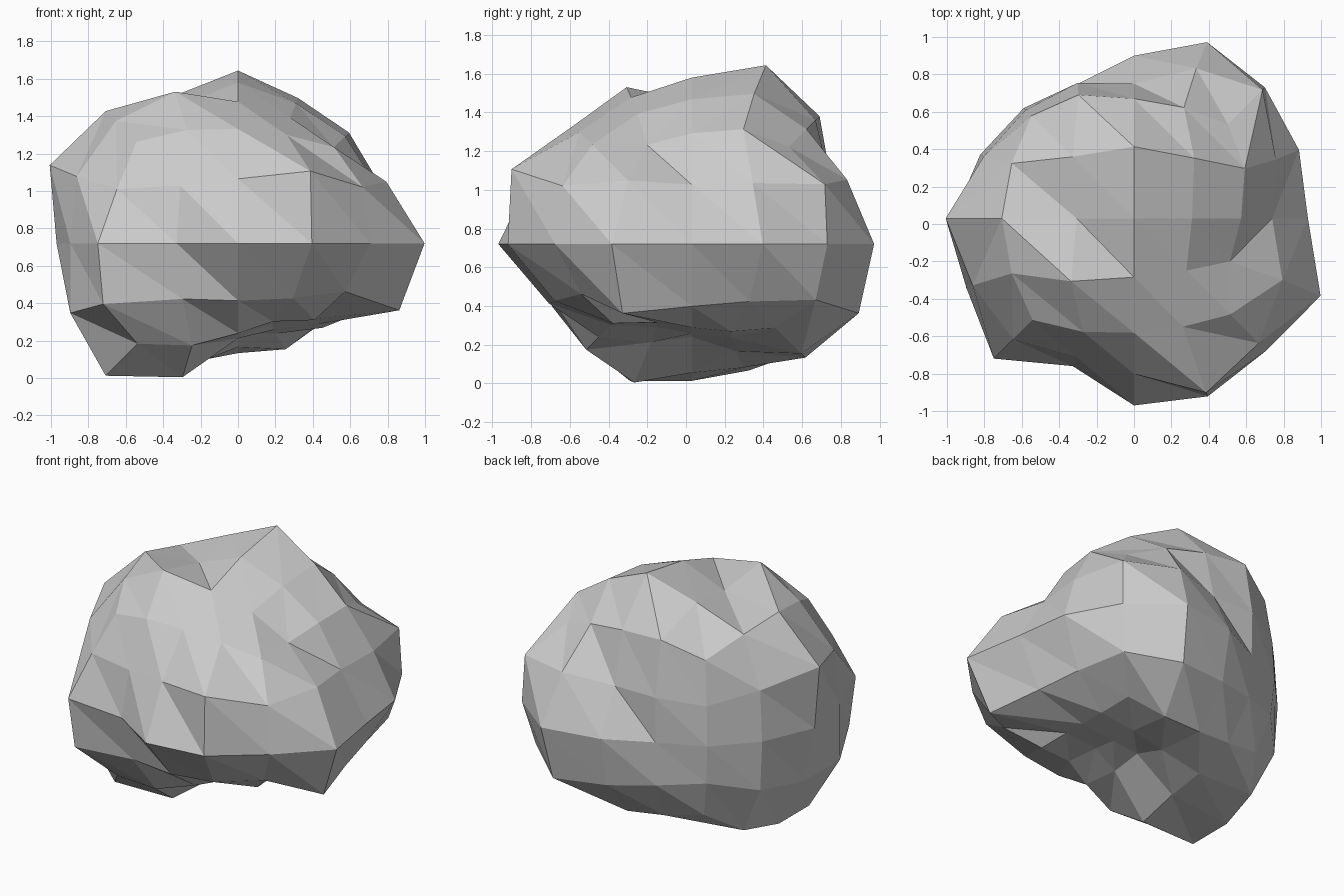
import bpy, bmesh, math
from mathutils import Vector

if "Cube" in bpy.data.objects:
    bpy.data.objects.remove(bpy.data.objects["Cube"])

# Rock radii on the three great circles, 16 steps each (counter-clockwise)
RING_XY = [.93, .955, .99, 1.02, .87, .78, .834, .89, .97, .97, 1.06, .855, 1.0, 1.03, 1.0, 1.08]
RING_XZ = [.93, .80, .81, .81, .86, .80, 1.0, 1.09, .97, .97, 1.0, .72, .48, .50, .61, .84]
RING_YZ = [.87, .78, .905, 1.0, .86, .82, .865, .90, 1.0, .80, .68, .55, .48, .60, .83, .87]

# Rock radii inside each octant (signs of x, y, z), ordered as in CELLS
CELLS = [(2, 1, 1), (1, 2, 1), (1, 1, 2), (2, 2, 1), (2, 1, 2), (1, 2, 2), (2, 2, 2)]
OCTANTS = {
    (1, 1, 1): [.88, .93, .90, 1.02, .88, .88, .87],
    (1, -1, 1): [.92, 1.08, .78, .99, .76, .86, .89],
    (-1, -1, 1): [1.0, .86, .94, .96, .97, .90, .94],
    (-1, 1, 1): [.93, .84, .92, .86, .97, .98, .95],
    (1, 1, -1): [.83, 1.0, .56, .95, .67, .84, .75],
    (1, -1, -1): [1.0, .82, .50, .85, .60, .62, .71],
    (-1, -1, -1): [1.04, .83, .83, 1.07, 1.05, .81, .93],
    (-1, 1, -1): [.93, .82, .74, .85, .97, .83, .88],
}
CENTRE = Vector((0, .03, .72))


def ring(table, u, v):
    return table[round(math.atan2(v, u) / (math.pi / 8)) % 16]


def place(co):
    """Turn a cube grid point (-2..2 on each axis) into a point on the rock."""
    key = [round(c) for c in co]
    size = tuple(abs(c) for c in key)
    step = .45 if size.count(2) == 2 and 0 not in size else .415
    scale = {0: 0, 1: step, 2: 1}
    d = Vector([math.copysign(scale[abs(c)], c) for c in key]).normalized()
    if key[2] == 0:
        r = ring(RING_XY, d.x, d.y)
    elif key[1] == 0:
        r = ring(RING_XZ, d.x, d.z)
    elif key[0] == 0:
        r = ring(RING_YZ, d.y, d.z)
    else:
        sign = tuple(1 if c > 0 else -1 for c in key)
        r = OCTANTS[sign][CELLS.index(size)]
    return CENTRE + d * r


# Cube grid, four by four cells on each side
bm = bmesh.new()
bmesh.ops.create_cube(bm, size=4)
bmesh.ops.subdivide_edges(bm, edges=bm.edges[:], cuts=3, use_grid_fill=True)
bm.normal_update()

# Split every cell from upper left to lower right
for f in bm.faces[:]:
    n = f.normal.copy()
    up = Vector((0, 1, 0)) if abs(n.z) > .5 else Vector((0, 0, 1))
    diagonal = up - up.cross(n)
    order = sorted(f.verts, key=lambda v: v.co.dot(diagonal))
    bmesh.utils.face_split(f, order[0], order[-1])

# Push the grid out to the rock surface
for v in bm.verts:
    v.co = place(v.co)
bmesh.ops.recalc_face_normals(bm, faces=bm.faces[:])

mesh = bpy.data.meshes.new("rock")
bm.to_mesh(mesh)
bm.free()
rock = bpy.data.objects.new("rock", mesh)
bpy.context.collection.objects.link(rock)
